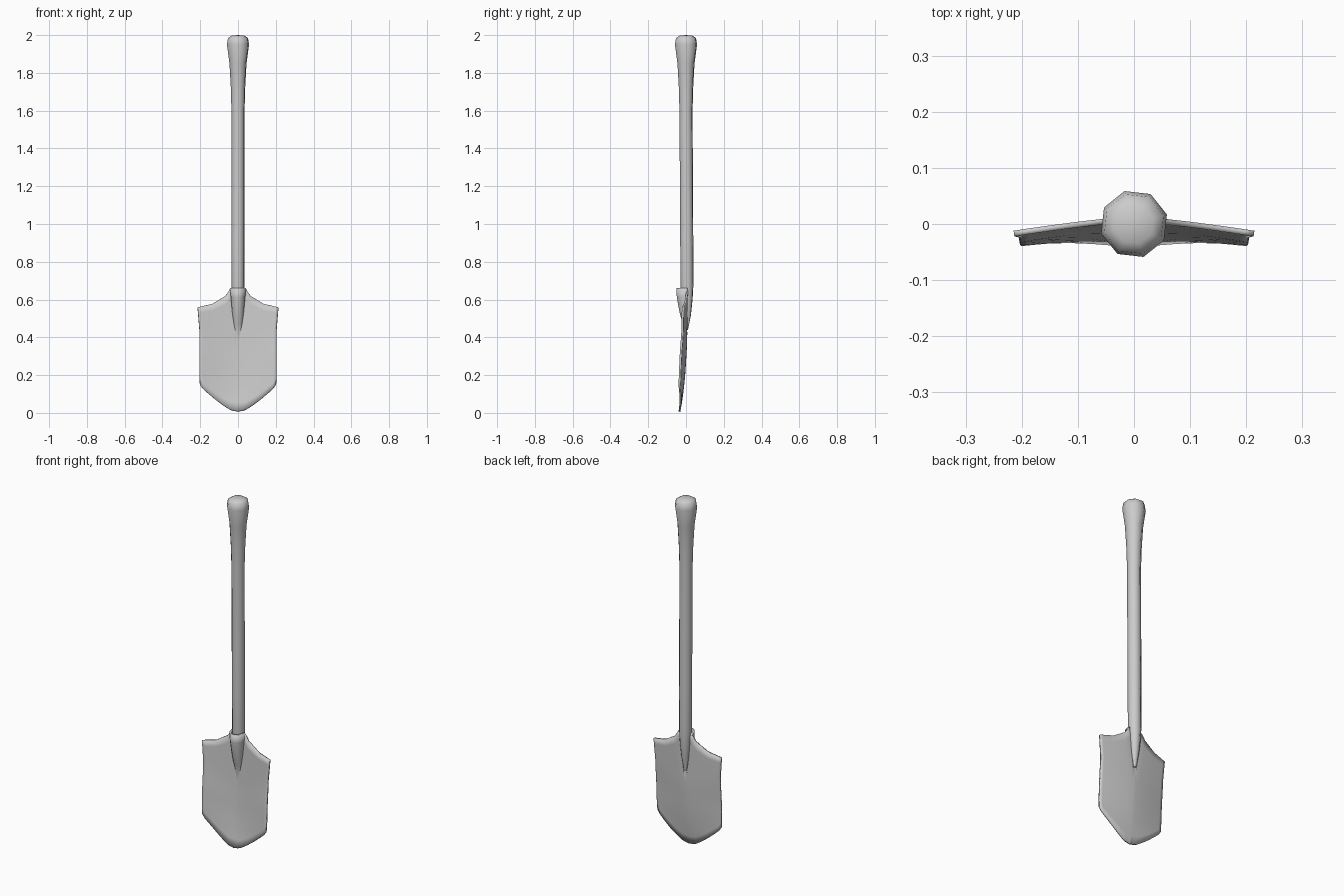
import bpy, bmesh, math

if "Cube" in bpy.data.objects:
    bpy.data.objects.remove(bpy.data.objects["Cube"])


def lerp_table(table, v):
    """Piecewise-linear lookup in a short (key, value) table."""
    if v <= table[0][0]:
        return table[0][1]
    for (a, fa), (b, fb) in zip(table, table[1:]):
        if v <= b:
            return fa + (fb - fa) * (v - a) / (b - a)
    return table[-1][1]


def make_object(name, bm, angle):
    bmesh.ops.recalc_face_normals(bm, faces=bm.faces[:])
    mesh = bpy.data.meshes.new(name)
    bm.to_mesh(mesh)
    bm.free()
    obj = bpy.data.objects.new(name, mesh)
    bpy.context.collection.objects.link(obj)
    bpy.ops.object.select_all(action='DESELECT')
    obj.select_set(True)
    bpy.context.view_layer.objects.active = obj
    bpy.ops.object.shade_smooth_by_angle(angle=math.radians(angle))
    return obj


# Handle: eight-sided loft (z, centre y, radius x, radius y)
rings = [(0.44, 0.006, 0.009, 0.005), (0.52, 0.008, 0.021, 0.019),
         (0.60, 0.007, 0.030, 0.029), (0.67, 0.005, 0.035, 0.035),
         (0.90, 0.004, 0.036, 0.036), (1.25, 0.002, 0.036, 0.036),
         (1.60, 0.000, 0.036, 0.036), (1.73, 0.000, 0.040, 0.040),
         (1.85, 0.000, 0.047, 0.047), (1.95, 0.000, 0.061, 0.061),
         (1.985, 0.000, 0.055, 0.055), (1.997, 0.000, 0.036, 0.036)]
bm = bmesh.new()
loops = []
for z, cy, rx, ry in rings:
    loops.append([bm.verts.new((rx * math.cos(a), cy + ry * math.sin(a), z))
                  for a in (math.radians(16 + 45 * i) for i in range(8))])
for lo, hi in zip(loops, loops[1:]):
    for i in range(8):
        j = (i + 1) % 8
        bm.faces.new((lo[i], lo[j], hi[j], hi[i]))
bm.faces.new(loops[0])
crown = bm.verts.new((0, 0, 2.0))
for i in range(8):
    bm.faces.new((loops[-1][i], loops[-1][(i + 1) % 8], crown))
make_object("handle", bm, 60)

# Blade: dished sheet whose middle swells forward into the handle socket
socket_w = [(0.42, 0.010), (0.52, 0.026), (0.60, 0.034), (0.66, 0.038)]
socket_d = [(0.43, 0.0), (0.50, 0.026), (0.60, 0.049), (0.66, 0.055)]
spine = [(0.0, -0.036), (0.08, -0.022), (0.2, -0.009), (0.35, 0.000),
         (0.5, 0.004), (0.66, 0.008)]
edge_x = [(0.14, 0.201), (0.2, 0.204), (0.44, 0.204), (0.56, 0.214)]
edge_y = [(0.14, -0.035), (0.3, -0.029), (0.42, -0.020), (0.56, -0.017)]
top_z = [(0.0, 0.66), (0.17, 0.62), (0.56, 0.578), (1.0, 0.559)]
bottom_z = [(0.0, 0.006), (0.2, 0.019), (0.5, 0.059), (0.8, 0.107),
            (0.92, 0.128), (1.0, 0.15)]
columns = [(f, 0.0) for f in (0, 0.4, 0.75, 0.94, 1)]
columns += [(1, s) for s in (0.08, 0.17, 0.35, 0.56, 0.78, 0.92, 1)]
ROWS = 14
bm = bmesh.new()
grid = []
for f, s in columns:
    zt = lerp_table(top_z, s)
    col = []
    for r in range(ROWS + 1):
        sb = s if s else f * 0.05
        zb = lerp_table(bottom_z, sb)
        z = zb + (zt - zb) * r / ROWS
        w, ex = lerp_table(socket_w, z), lerp_table(edge_x, z)
        x = f * w + s * (ex - w)
        k = x / ex
        mid = lerp_table(spine, z)
        y = mid + (min(lerp_table(edge_y, z), mid) - mid) * k ** 1.5
        y -= lerp_table(socket_d, z) * math.sqrt(max(0, 1 - f * f))
        col.append(bm.verts.new((x, y, z)))
    grid.append(col)
for a, b in zip(grid, grid[1:]):
    for r in range(ROWS):
        bm.faces.new((a[r], b[r], b[r + 1], a[r + 1]))
# Mirror to the left half
geom = bm.verts[:] + bm.edges[:] + bm.faces[:]
bmesh.ops.mirror(bm, geom=geom, axis='X', merge_dist=0.0005)
bmesh.ops.remove_doubles(bm, verts=bm.verts[:], dist=0.0003)
blade = make_object("blade", bm, 50)
solid = blade.modifiers.new("thickness", 'SOLIDIFY')
solid.thickness = 0.01
solid.offset = 0
